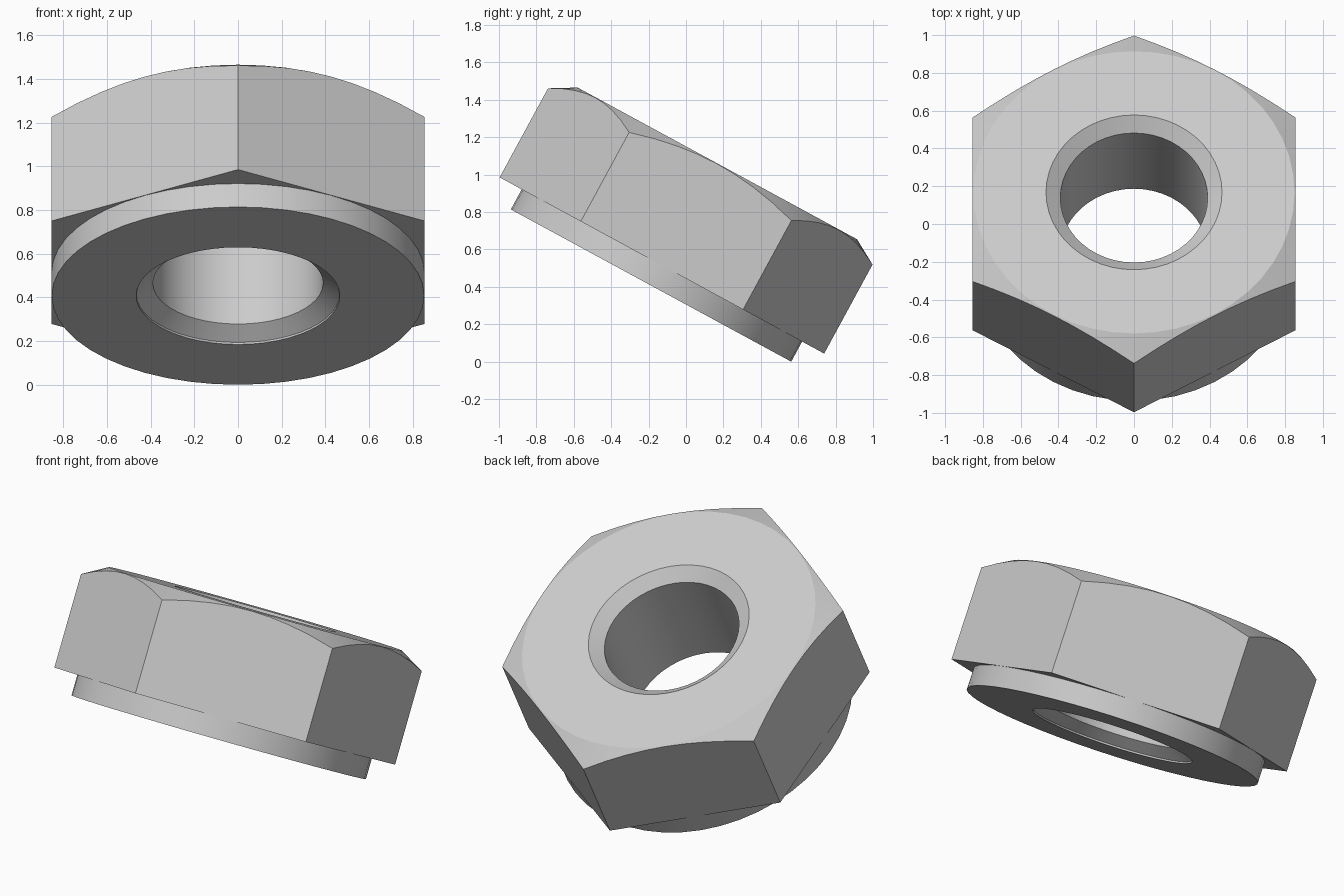
import bpy, bmesh
from math import cos, sin, pi, radians, tan

cube = bpy.data.objects.get("Cube")
if cube:
    bpy.data.objects.remove(cube, do_unlink=True)

SEGMENTS = 48
FLAT = 0.855        # centre to flat side
COLLAR = 0.853      # collar radius
COLLAR_H = 0.122
HEIGHT = 0.743
CROWN = 0.85        # radius of the flat top
BORE, MOUTH = 0.39, 0.466

steel = bpy.data.materials.new("grey_steel")
steel.use_nodes = True
grey = (0.6, 0.6, 0.6, 1)
steel.diffuse_color = grey
steel.node_tree.nodes["Principled BSDF"].inputs["Base Color"].default_value = grey


def section(angle):
    """Closed (radius, height) section of the nut at one angle."""
    off = (angle + pi / 6) % (pi / 3) - pi / 6
    wall = FLAT / cos(off)
    shoulder = HEIGHT - (wall - CROWN) * tan(radians(30))
    return [(MOUTH, 0), (COLLAR, 0), (COLLAR, COLLAR_H),            # collar
            (wall, COLLAR_H), (wall, shoulder),                     # hex sides
            (CROWN, HEIGHT), (MOUTH, HEIGHT),                       # chamfered top
            (BORE, HEIGHT - 0.06), (BORE, 0.065), (MOUTH, 0.01)]    # bore


# Sweep the section around the axis
bm = bmesh.new()
rings = []
for i in range(SEGMENTS):
    a = 2 * pi * i / SEGMENTS
    rings.append([bm.verts.new((r * cos(a), r * sin(a), z)) for r, z in section(a)])
for i, ring in enumerate(rings):
    following = rings[(i + 1) % SEGMENTS]
    for j in range(len(ring)):
        k = (j + 1) % len(ring)
        bm.faces.new((ring[j], following[j], following[k], ring[k]))
bmesh.ops.recalc_face_normals(bm, faces=bm.faces)

mesh = bpy.data.meshes.new("hex_nut")
bm.to_mesh(mesh)
bm.free()
mesh.materials.append(steel)
nut = bpy.data.objects.new("hex_nut", mesh)
bpy.context.collection.objects.link(nut)

# Resting tilt
nut.rotation_euler.x = radians(-28.5)
nut.location = (0, -0.187, 0.407)

bpy.ops.object.select_all(action='DESELECT')
nut.select_set(True)
bpy.context.view_layer.objects.active = nut
bpy.ops.object.shade_smooth_by_angle(angle=radians(20))
